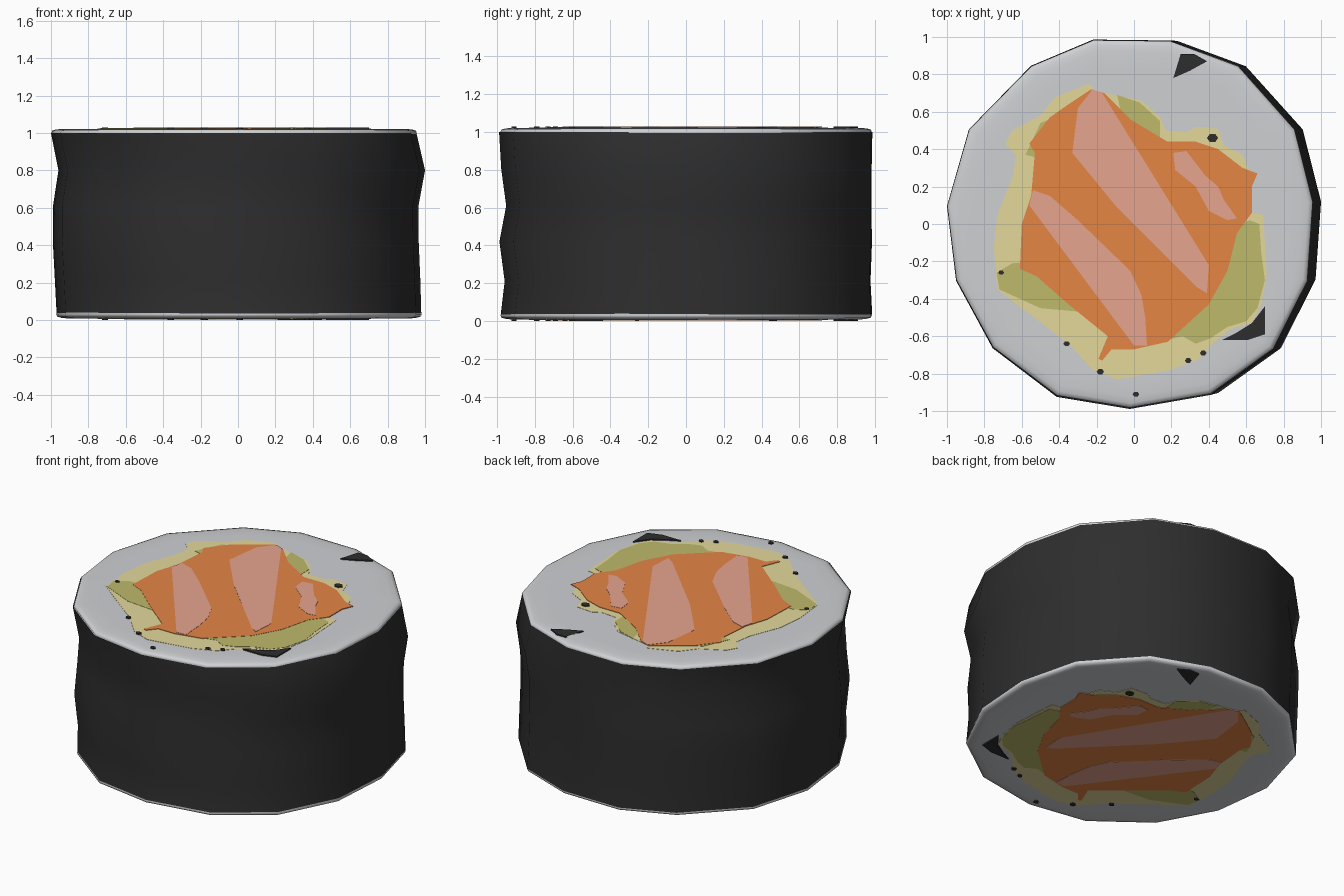
import bpy, bmesh, math

if "Cube" in bpy.data.objects:
    bpy.data.objects.remove(bpy.data.objects["Cube"])

def material(name, rgb):
    m = bpy.data.materials.new(name)
    m.diffuse_color = (*rgb, 1)
    m.use_nodes = True
    m.node_tree.nodes["Principled BSDF"].inputs["Base Color"].default_value = m.diffuse_color
    return m

NORI = material("seaweed black", (0.027, 0.027, 0.027))
RICE = material("rice white", (0.62, 0.63, 0.65))
PALE = material("pale yellow", (0.78, 0.69, 0.33))
OLIVE = material("avocado green", (0.52, 0.49, 0.145))
ORANGE = material("salmon orange", (0.79, 0.24, 0.06))
PINK = material("salmon pink", (0.81, 0.38, 0.28))

def finish(bm, name, mat, smooth=0):
    bmesh.ops.recalc_face_normals(bm, faces=bm.faces[:])
    me = bpy.data.meshes.new(name)
    bm.to_mesh(me)
    bm.free()
    ob = bpy.data.objects.new(name, me)
    bpy.context.collection.objects.link(ob)
    me.materials.append(mat)
    if smooth:
        bpy.ops.object.select_all(action='DESELECT')
        ob.select_set(True)
        bpy.context.view_layer.objects.active = ob
        bpy.ops.object.shade_smooth_by_angle(angle=math.radians(smooth))
    return ob

# fifteen-sided outline of the roll
OUTLINE = [(-.2, .99), (.22, .985), (.59, .85), (.90, .51), (1, .12), (.97, -.3), (.78, -.67),
           (.44, -.91), (0, -.985), (-.4, -.92), (-.75, -.66), (-.95, -.3), (-1, .1),
           (-.88, .51), (-.54, .85)]

def loft(name, rings, mat, caps, smooth):
    """Join scaled, shifted copies of the outline: (z, scale x, shift x, scale y, shift y)."""
    bm = bmesh.new()
    loops = [[bm.verts.new((x * sx + dx, y * sy + dy, z)) for x, y in OUTLINE]
             for z, sx, dx, sy, dy in rings]
    n = len(OUTLINE)
    for a, b in zip(loops, loops[1:]):
        for i in range(n):
            j = (i + 1) % n
            bm.faces.new((a[i], a[j], b[j], b[i]))
    if caps:
        bm.faces.new(loops[0][::-1])
        bm.faces.new(loops[-1])
    return finish(bm, name, mat, smooth)

# slightly wavy seaweed wrapper
loft("seaweed_wrap", [(.035, .975, .005, .995, 0), (.21, .977, -.002, .98, .006),
                      (.42, .978, -.012, .998, -.004), (.61, .977, -.012, .978, .012),
                      (.8, .98, .02, .992, 0), (1.0, .977, -.023, 1.0, -.004)],
     NORI, False, 40)

# rice body with softened rims
def rim(z0, direction, dx):
    return [(z0 + direction * h, .977 * s, dx, .995 * s, -.002)
            for h, s in ((0, 1), (.012, .995), (.018, .975), (.022, .94), (.022, .85))]
loft("rice", rim(.03, -1, .005)[::-1] + [(.2, .93, 0, .93, 0), (.8, .93, 0, .93, 0)]
     + rim(1.0, 1, -.021), RICE, True, 60)

# cut-face shapes, painted as thin plates on both ends
egg = [(-.24, .75), (-.2, .71), (.04, .66), (.14, .57), (.17, .5), (.28, .49), (.33, .52),
       (.45, .51), (.48, .42), (.58, .37), (.62, .28), (.63, .06), (.69, .05), (.71, -.27),
       (.68, -.43), (.63, -.53), (.52, -.56), (.42, -.64), (.35, -.72), (.2, -.78),
       (-.09, -.83), (-.22, -.78), (-.35, -.64), (-.6, -.45), (-.73, -.35), (-.74, -.23),
       (-.75, -.13), (-.73, .05), (-.65, .25), (-.63, .37), (-.69, .43), (-.65, .5),
       (-.5, .58), (-.42, .68)]
avocado = [
    [(-.09, .69), (.03, .65), (.14, .55), (.14, .44), (-.05, .5)],
    [(.5, -.02), (.62, .02), (.67, 0), (.68, -.15), (.7, -.3), (.66, -.45), (.6, -.52),
     (.5, -.55), (.41, -.61), (.33, -.64), (.26, -.6), (.14, -.63), (.3, -.3)],
    [(-.735, -.26), (-.65, -.21), (-.5, -.2), (-.3, -.4), (-.28, -.47), (-.5, -.45), (-.72, -.35)],
    [(-.58, .37), (-.5, .35), (-.4, .58), (-.5, .54)]]
salmon = [(-.23, .72), (-.16, .7), (-.02, .56), (.18, .44), (.33, .44), (.45, .4), (.58, .3),
          (.66, .27), (.63, .2), (.63, .06), (.55, -.05), (.5, -.25), (.4, -.43), (.18, -.63),
          (0, -.67), (-.12, -.67), (-.17, -.73), (-.19, -.72), (-.14, -.6), (-.35, -.43),
          (-.52, -.28), (-.61, -.24), (-.6, 0), (-.55, .15), (-.53, .38), (-.56, .43),
          (-.45, .57), (-.35, .64)]
stripes = [
    [(-.22, .72), (-.3, .62), (-.31, .5), (-.33, .38), (-.22, .25), (-.1, .1), (.08, -.08),
     (.2, -.18), (.34, -.34), (.39, -.37), (.4, -.22), (.25, -.14), (.25, -.06), (.15, .04),
     (0, .2), (-.08, .33), (-.2, .45), (-.2, .55), (-.17, .7)],
    [(-.54, .18), (-.56, .1), (-.48, 0), (-.35, -.12), (-.2, -.25), (-.08, -.35), (-.04, -.5),
     (0, -.65), (.07, -.65), (.06, -.5), (.04, -.38), (-.02, -.25), (-.15, -.13), (-.3, .02),
     (-.45, .15)],
    [(.21, .38), (.28, .39), (.38, .26), (.45, .2), (.48, .13), (.55, .03), (.5, .02),
     (.4, .07), (.33, .2), (.22, .29)]]
flecks = [
    [(.25, .91), (.28, .87), (.21, .78), (.3, .82), (.39, .87), (.35, .89), (.32, .91)],
    [(.7, -.44), (.7, -.59), (.61, -.62), (.47, -.62), (.55, -.58), (.63, -.53)]]
for x, y, r in ((.42, .46, .03), (-.36, -.64, .018), (-.18, -.79, .02), (.29, -.73, .018),
                (.01, -.91, .018), (-.71, -.26, .016), (.37, -.69, .018)):
    flecks.append([(x + r * math.cos(k * math.tau / 6), y + r * .8 * math.sin(k * math.tau / 6))
                   for k in range(6)])

def plates(name, shapes, mat, height, base, direction):
    bm = bmesh.new()
    for pts in shapes:
        low = [bm.verts.new((x, y, base)) for x, y in pts]
        high = [bm.verts.new((x, y, base + direction * height)) for x, y in pts]
        bm.faces.new(low)
        bm.faces.new(high)
        for i in range(len(pts)):
            j = (i + 1) % len(pts)
            bm.faces.new((low[i], low[j], high[j], high[i]))
    bmesh.ops.triangulate(bm, faces=[f for f in bm.faces if len(f.verts) > 4],
                          ngon_method='EAR_CLIP')
    finish(bm, name, mat)

for end, base, direction in (("top", 1.022, 1), ("bottom", .008, -1)):
    layers = (("egg", [egg], PALE), ("avocado", avocado, OLIVE), ("salmon", [salmon], ORANGE),
              ("salmon_stripes", stripes, PINK), ("seaweed_flecks", flecks, NORI))
    for k, (name, shapes, mat) in enumerate(layers):
        plates(f"{name}_{end}", shapes, mat, .0016 * (k + 1), base, direction)
